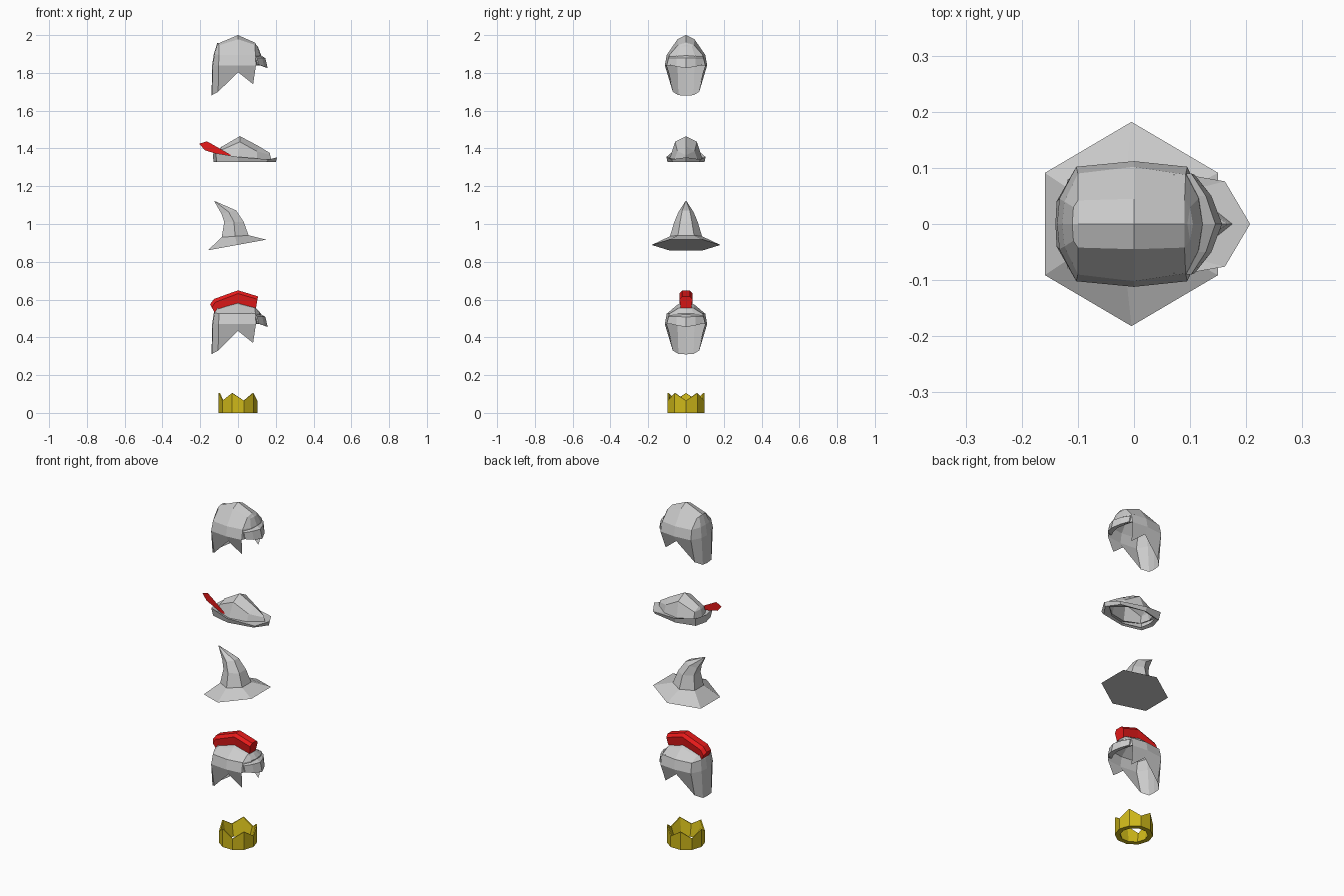
import bpy, bmesh
from math import sin, cos, pi


def material(name, rgb):
    m = bpy.data.materials.new(name)
    m.diffuse_color = (*rgb, 1)
    return m


RED = material("red", (0.8, 0.01, 0.01))
GOLD = material("gold", (0.62, 0.48, 0.01))


def finish(name, bm, mat=None):
    bmesh.ops.remove_doubles(bm, verts=bm.verts, dist=0.0005)
    bmesh.ops.recalc_face_normals(bm, faces=bm.faces)
    me = bpy.data.meshes.new(name)
    bm.to_mesh(me)
    bm.free()
    ob = bpy.data.objects.new(name, me)
    bpy.context.collection.objects.link(ob)
    if mat:
        me.materials.append(mat)
    return ob


def skin(bm, rows, dz=0.0, sign=1, closed=False):
    """Quad strip surface through equally long rows of points."""
    g = [[bm.verts.new((x, y * sign, z + dz)) for x, y, z in r] for r in rows]
    n = len(g[0])
    for a, b in zip(g, g[1:]):
        for i in range(n if closed else n - 1):
            j = (i + 1) % n
            bm.faces.new((a[i], a[j], b[j], b[i]))
    return g


def mirrored(name, sheets, dz=0.0, mat=None):
    bm = bmesh.new()
    for rows in sheets:
        for s in (1, -1):
            skin(bm, rows, dz, s)
    return finish(name, bm, mat)


def helmet(prefix, dz, crest_z):
    # cross sections from back to front, each from lower rim to ridge
    back, mid, front = crest_z
    sections = [
        [(-.14, 0, 1.68), (-.137, 0, 1.84), (-.128, 0, 1.90), (-.11, 0, back), (-.11, 0, back)],
        [(-.138, .04, 1.682), (-.133, .045, 1.84), (-.124, .04, 1.90), (-.108, .03, back - .005), (-.108, 0, back)],
        [(-.105, .07, 1.70), (-.103, .102, 1.84), (-.1, .09, 1.895), (-.1, .042, back - .012), (-.1, 0, back)],
        [(0, .09, 1.804), (0, .112, 1.84), (0, .102, 1.895), (0, .045, mid - .022), (0, 0, mid)],
        [(.08, .075, 1.74), (.095, .102, 1.84), (.092, .088, 1.895), (.09, .042, front - .012), (.09, 0, front)],
    ]
    brow = [sections[-1][1:],
            [(.118, .05, 1.84), (.115, .045, 1.895), (.1, .03, front - .02), (.095, 0, front - .01)],
            [(.128, 0, 1.84), (.122, 0, 1.895), (.105, 0, front - .02), (.095, 0, front - .01)]]
    mirrored(prefix + "_helmet_shell", [sections, brow], dz)
    # faceted visor band with a folded front
    visor = [
        [(.07, .088, 1.90), (.093, .05, 1.90), (.11, 0, 1.90)],
        [(.102, .09, 1.88), (.128, .05, 1.88), (.145, 0, 1.878)],
        [(.108, .088, 1.843), (.138, .05, 1.833), (.157, 0, 1.825)],
        [(.08, .09, 1.85), (.1, .05, 1.845), (.115, 0, 1.84)],
    ]
    ends = [[visor[0][0], visor[1][0]], [visor[3][0], visor[2][0]]]
    mirrored(prefix + "_visor", [visor, ends], dz)


# Plain helmet on top, crested helmet lower in the stack
helmet("plain", 0, (1.958, 2.0, 1.96))
helmet("crested", -1.37, (1.93, 1.965, 1.935))

# Red plume: bevelled strip following the crest
plume = []
for low, high in [((-.11, .506), (-.148, .575)), ((-.098, .535), (-.127, .603)),
                  ((0, .58), (0, .649)), ((.095, .555), (.106, .617))]:
    (x0, z0), (x1, z1) = low, high
    xm, zm = x0 + .75 * (x1 - x0), z0 + .75 * (z1 - z0)
    plume.append([(x0, -.028, z0), (xm, -.035, zm), (x1, -.02, z1),
                  (x1, .02, z1), (xm, .035, zm), (x0, .028, z0)])
bm = bmesh.new()
g = skin(bm, plume, closed=True)
bm.faces.new(g[0])
bm.faces.new(g[-1])
finish("plume", bm, RED)

# Peaked cap: upturned brim and ridged crown, columns from back to front
cap = [
    [(-.105, 0, 1.335), (-.095, .06, 1.335), (0, .085, 1.335), (.1, .062, 1.335), (.17, 0, 1.335)],
    [(-.13, 0, 1.328), (-.112, .07, 1.328), (0, .098, 1.328), (.15, .07, 1.328), (.2, 0, 1.328)],
    [(-.133, 0, 1.372), (-.118, .08, 1.375), (0, .104, 1.355), (.162, .076, 1.342), (.207, 0, 1.353)],
    [(-.105, 0, 1.355), (-.09, .055, 1.355), (0, .085, 1.35), (.1, .06, 1.345), (.175, 0, 1.345)],
    [(-.096, 0, 1.395), (-.087, .045, 1.392), (.01, .058, 1.435), (.1, .045, 1.385), (.17, 0, 1.365)],
    [(-.09, 0, 1.407), (-.085, 0, 1.41), (.01, 0, 1.465), (.11, 0, 1.412), (.168, 0, 1.376)],
]
mirrored("peaked_cap", [cap])

# Thin red feather on the side of the cap
bm = bmesh.new()
bm.faces.new([bm.verts.new((x, -.037 - .2 * (x + .207), z)) for x, z in
              [(-.205, 1.425), (-.165, 1.438), (-.115, 1.41), (-.038, 1.366),
               (-.04, 1.357), (-.065, 1.357), (-.175, 1.39)]])
finish("feather", bm, RED)


# Bent pointed hat: tilted hexagonal rings
def hex_ring(xl, zl, xr, zr, ry):
    pts = []
    for k in range(6):
        a = pi / 6 + k * pi / 3
        t = .5 + .5 * cos(a) / cos(pi / 6)
        pts.append((xl + t * (xr - xl), ry * sin(a), zl + t * (zr - zl)))
    return pts


bm = bmesh.new()
g = skin(bm, [hex_ring(-.159, .861, .15, .917, .182),
              hex_ring(-.086, .93, .056, .94, .085),
              hex_ring(-.073, 1.01, .03, 1.012, .062),
              hex_ring(-.088, 1.055, -.01, 1.072, .04),
              hex_ring(-.126, 1.121, -.122, 1.121, .003)], closed=True)
bm.faces.new(g[0])
bm.faces.new(g[-1])
finish("pointed_hat", bm)

# Gold crown: ten-sided ring with five points, walls thinner at the top
def crown_ring(r, low, high):
    return [(r * cos(k * pi / 5), r * sin(k * pi / 5), high if k % 2 else low) for k in range(10)]


bm = bmesh.new()
outer = crown_ring(.102, 0, 0)
skin(bm, [outer, crown_ring(.102, .065, .105), crown_ring(.095, .065, .105),
          crown_ring(.074, 0, 0), outer], closed=True)
finish("crown", bm, GOLD)
